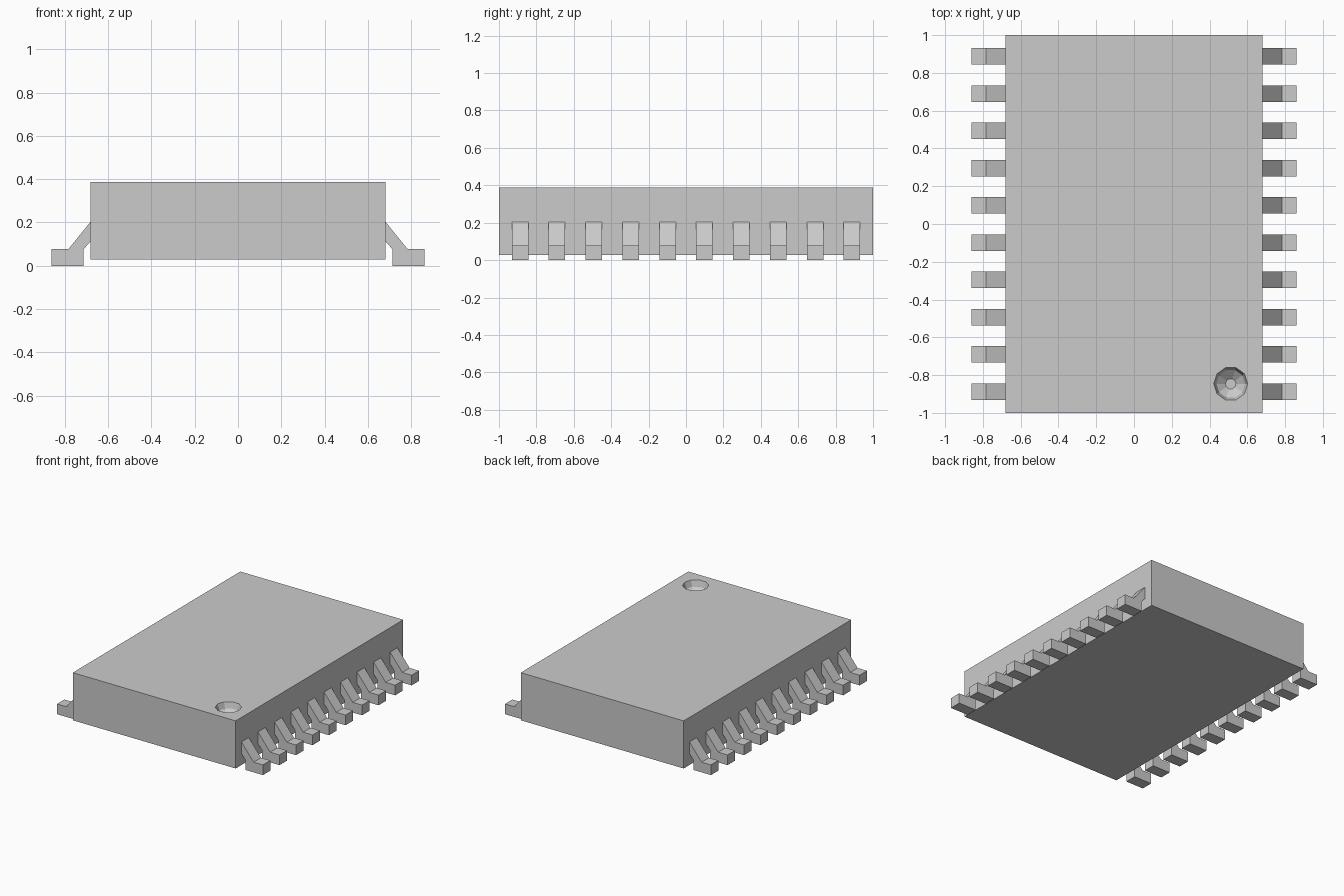
import bpy, bmesh, math

if "Cube" in bpy.data.objects:
    bpy.data.objects.remove(bpy.data.objects["Cube"])

grey = bpy.data.materials.new("plain grey")
grey.diffuse_color = (0.6, 0.6, 0.6, 1)
grey.use_nodes = True
grey.node_tree.nodes["Principled BSDF"].inputs["Base Color"].default_value = grey.diffuse_color


def make(name, bm):
    bmesh.ops.recalc_face_normals(bm, faces=bm.faces)
    mesh = bpy.data.meshes.new(name)
    bm.to_mesh(mesh)
    bm.free()
    mesh.materials.append(grey)
    obj = bpy.data.objects.new(name, mesh)
    bpy.context.collection.objects.link(obj)
    return obj


# Chip body block
HALF_X, BOTTOM, TOP = 0.681, 0.028, 0.388
bm = bmesh.new()
bmesh.ops.create_cube(bm, size=1)
for v in bm.verts:
    v.co.x *= 2 * HALF_X
    v.co.y *= 2
    v.co.z = TOP if v.co.z > 0 else BOTTOM
body = make("chip_body", bm)

# Ten-sided bowl that cuts the pin-one dimple
SIDES = 10
bm = bmesh.new()
rings = []
for r, z in [(0.09, 0.05), (0.09, 0.0), (0.076, -0.045), (0.028, -0.083)]:
    rings.append([bm.verts.new((0.512 + r * math.cos(math.tau * i / SIDES),
                                -0.846 + r * math.sin(math.tau * i / SIDES),
                                TOP + z)) for i in range(SIDES)])
for a, b in zip(rings, rings[1:]):
    for i in range(SIDES):
        j = (i + 1) % SIDES
        bm.faces.new((a[i], a[j], b[j], b[i]))
bm.faces.new(rings[0])
bm.faces.new(rings[-1])
cutter = make("dimple_cutter", bm)
cutter.hide_render = True
cutter.hide_set(True)

cut = body.modifiers.new("dimple", 'BOOLEAN')
cut.operation = 'DIFFERENCE'
cut.solver = 'EXACT'
cut.object = cutter

# Bent leads: side profile extruded along y, ten per side
PROFILE = [(HALF_X, 0.203), (0.783, 0.077), (0.861, 0.077), (0.861, 0),
           (0.714, 0), (0.714, 0.075), (HALF_X, 0.113)]
WIDTH, PITCH, COUNT = 0.088, 0.1972, 10


def lead(name, side, y):
    bm = bmesh.new()
    face = bm.faces.new([bm.verts.new((side * x, y - WIDTH / 2, z)) for x, z in PROFILE])
    new = bmesh.ops.extrude_face_region(bm, geom=[face])["geom"]
    bmesh.ops.translate(bm, vec=(0, WIDTH, 0),
                        verts=[g for g in new if isinstance(g, bmesh.types.BMVert)])
    make(name, bm)


for i in range(COUNT):
    y = (i - (COUNT - 1) / 2) * PITCH
    lead(f"right_lead_{i + 1}", 1, y)
    lead(f"left_lead_{i + 1}", -1, y)
